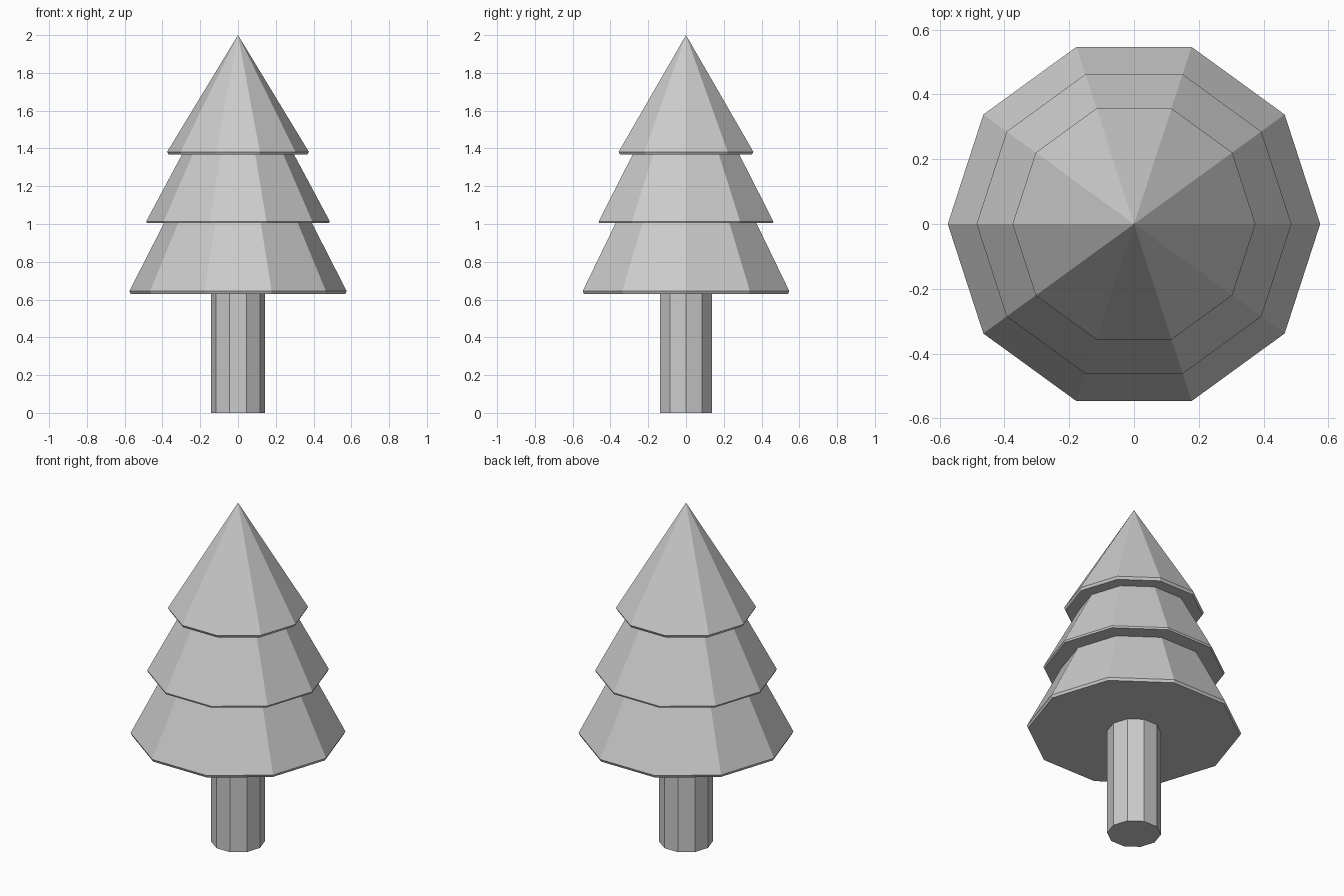
import bpy
import bmesh
from math import cos, sin, tau

if "Cube" in bpy.data.objects:
    bpy.data.objects.remove(bpy.data.objects["Cube"])

SIDES = 10


def lathe(name, profile):
    """Faceted solid from (radius, z) points, bottom to top; radius 0 makes a tip."""
    bm = bmesh.new()
    rings = []
    for r, z in profile:
        if r == 0:
            rings.append([bm.verts.new((0, 0, z))] * SIDES)
        else:
            rings.append([bm.verts.new((r * cos(tau * i / SIDES), r * sin(tau * i / SIDES), z))
                          for i in range(SIDES)])
    for low, high in zip(rings, rings[1:]):
        for i in range(SIDES):
            j = (i + 1) % SIDES
            # dict.fromkeys drops the doubled vertex at a tip
            bm.faces.new(list(dict.fromkeys((low[i], low[j], high[j], high[i]))))
    bm.faces.new(rings[0][::-1])
    if profile[-1][0] > 0:
        bm.faces.new(rings[-1])
    bmesh.ops.recalc_face_normals(bm, faces=bm.faces)
    mesh = bpy.data.meshes.new(name)
    bm.to_mesh(mesh)
    bm.free()
    obj = bpy.data.objects.new(name, mesh)
    bpy.context.collection.objects.link(obj)
    return obj


# Trunk
lathe("trunk", [(0.144, 0), (0.144, 0.632)])

# Foliage: three stacked tiers, each with a thin bevelled rim and flat underside
lathe("foliage", [
    (0.568, 0.63), (0.575, 0.645), (0.392, 1.004),   # lower tier
    (0.482, 1.004), (0.486, 1.014), (0.297, 1.367),  # middle tier
    (0.367, 1.367), (0.375, 1.382), (0, 2.0),        # top tier
])
